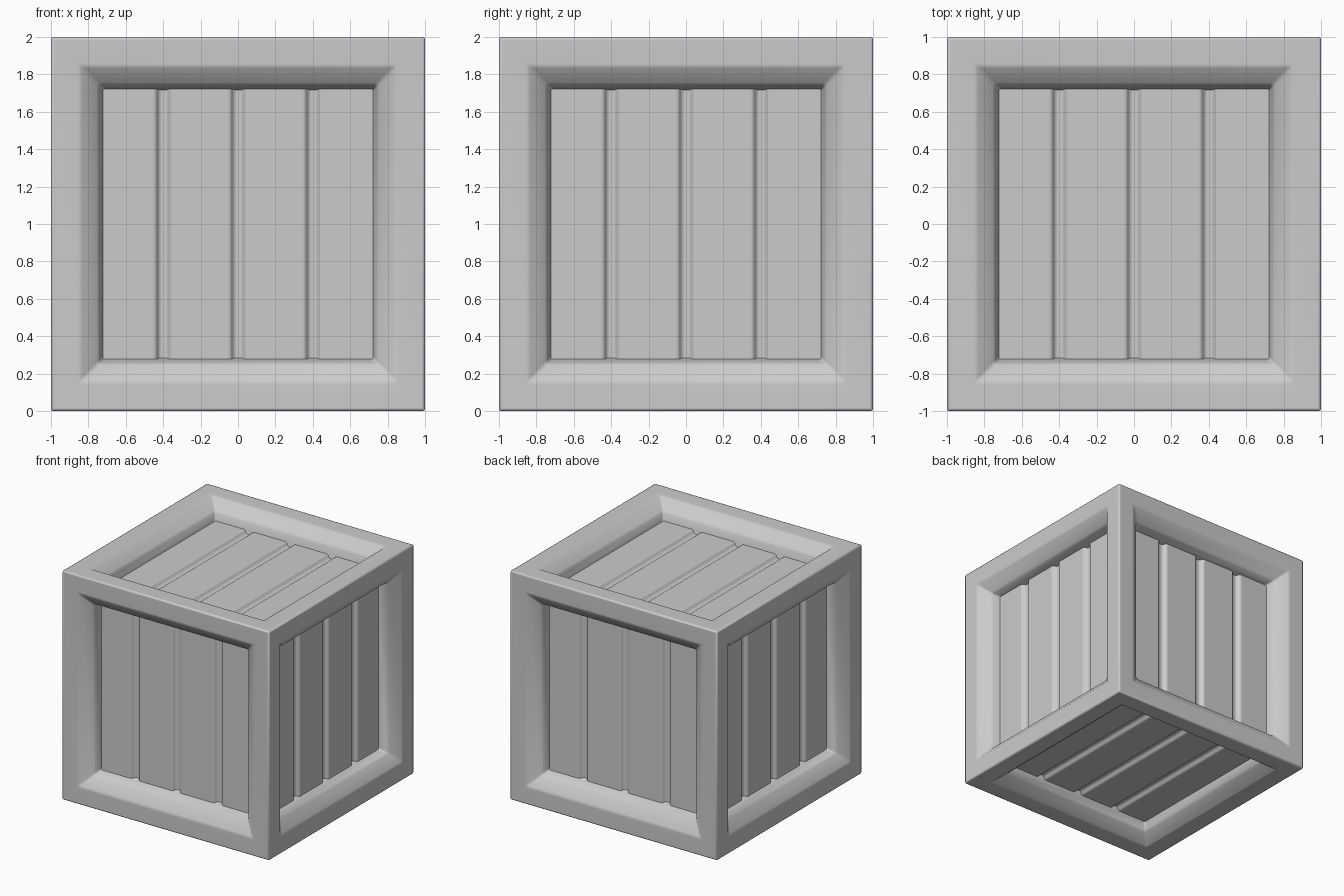
import bpy, bmesh
from mathutils import Vector

if "Cube" in bpy.data.objects:
    bpy.data.objects.remove(bpy.data.objects["Cube"])

CENTRE = Vector((0, 0, 1))
X, Y, Z = Vector((1, 0, 0)), Vector((0, 1, 0)), Vector((0, 0, 1))
# outward normal and plank direction of each side
SIDES = [(-Y, Z), (Y, Z), (X, Z), (-X, Z), (Z, Y), (-Z, Y)]


def finish(bm, name, bevel):
    bmesh.ops.remove_doubles(bm, verts=bm.verts, dist=0.0005)
    me = bpy.data.meshes.new(name)
    bm.to_mesh(me)
    bm.free()
    ob = bpy.data.objects.new(name, me)
    bpy.context.collection.objects.link(ob)
    mod = ob.modifiers.new("soft_edges", 'BEVEL')
    mod.width = bevel
    mod.segments = 2
    mod.limit_method = 'ANGLE'
    mod.angle_limit = 0.35
    bpy.ops.object.select_all(action='DESELECT')
    ob.select_set(True)
    bpy.context.view_layer.objects.active = ob
    bpy.ops.object.shade_smooth_by_angle(angle=0.8)


# Frame: square rings stepping inward, (half size, depth)
RINGS = [(1, 0), (0.845, 0), (0.745, 0.08), (0.725, 0.15), (0.715, 0.185)]
bm = bmesh.new()
for n, v in SIDES:
    u = v.cross(n)
    rings = [[bm.verts.new(CENTRE + n * (1 - d) + u * (a * h) + v * (b * h))
              for a, b in ((-1, -1), (1, -1), (1, 1), (-1, 1))] for h, d in RINGS]
    for r, s in zip(rings, rings[1:]):
        for i in range(4):
            j = (i + 1) % 4
            bm.faces.new((r[i], r[j], s[j], s[i]))
finish(bm, "crate_frame", 0.013)

# Plank panels: a profile with three grooves, swept along the planks
profile = [(-0.723, 0.15)]
for c in (-0.4, 0, 0.4):
    profile += [(c - 0.043, 0.15), (c - 0.018, 0.18), (c + 0.018, 0.18), (c + 0.043, 0.15)]
profile.append((0.723, 0.15))
bm = bmesh.new()
for n, v in SIDES:
    u = v.cross(n)
    lo, hi = [[bm.verts.new(CENTRE + n * (1 - d) + u * x + v * e) for x, d in profile]
              for e in (-0.723, 0.723)]
    for i in range(len(profile) - 1):
        bm.faces.new((lo[i], lo[i + 1], hi[i + 1], hi[i]))
finish(bm, "plank_panels", 0.008)
